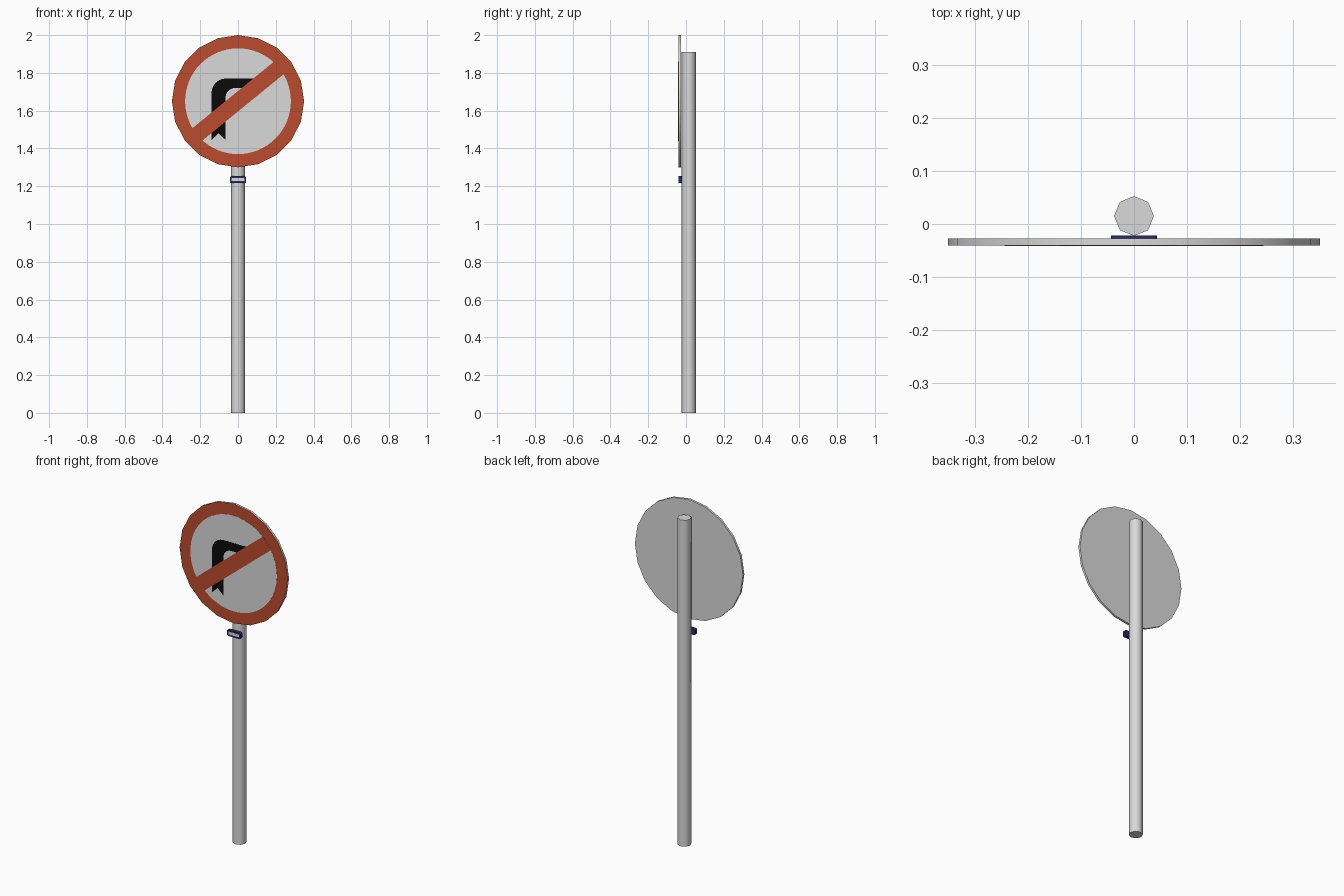
import bpy
import bmesh
from math import sin, cos, pi, radians

cube = bpy.data.objects.get("Cube")
if cube:
    bpy.data.objects.remove(cube, do_unlink=True)


def material(name, r, g, b):
    m = bpy.data.materials.new(name)
    m.use_nodes = True
    m.diffuse_color = (r, g, b, 1)
    m.node_tree.nodes["Principled BSDF"].inputs["Base Color"].default_value = (r, g, b, 1)
    return m


grey = material("galvanised grey", 0.7, 0.7, 0.7)
red = material("sign red", 0.5, 0.07, 0.028)
black = material("arrow black", 0.003, 0.003, 0.003)
navy = material("badge navy", 0.025, 0.025, 0.13)


def arc(cx, cz, r, start, end, steps):
    """Points along an arc, angles in degrees."""
    angles = [radians(start + (end - start) * i / steps) for i in range(steps + 1)]
    return [(cx + r * cos(a), cz + r * sin(a)) for a in angles]


def circle(r, sides):
    return arc(0, 0, r, 0, 360, sides)[:-1]


def prism(name, outline, place, depth, mats):
    """Extrude a closed 2D outline; place(u, v, d) maps it into space."""
    bm = bmesh.new()
    near = bm.faces.new([bm.verts.new(place(u, v, 0)) for u, v in outline])
    ext = bmesh.ops.extrude_face_region(bm, geom=[near], use_keep_orig=True)
    shift = [b - a for a, b in zip(place(0, 0, 0), place(0, 0, depth))]
    bmesh.ops.translate(bm, vec=shift, verts=[g for g in ext["geom"] if isinstance(g, bmesh.types.BMVert)])
    bmesh.ops.recalc_face_normals(bm, faces=bm.faces)
    # The last material goes on the face turned to the front
    for f in bm.faces:
        f.normal_update()
        f.material_index = len(mats) - 1 if f.normal.y < -0.9 else 0
    me = bpy.data.meshes.new(name)
    bm.to_mesh(me)
    bm.free()
    for m in mats:
        me.materials.append(m)
    ob = bpy.data.objects.new(name, me)
    bpy.context.collection.objects.link(ob)
    return ob


def smooth(ob):
    bpy.ops.object.select_all(action="DESELECT")
    ob.select_set(True)
    bpy.context.view_layer.objects.active = ob
    bpy.ops.object.shade_smooth_by_angle(angle=radians(50))


SIGN_Z = 1.65
FRONT = -0.04


def upright(lift, z=SIGN_Z):
    """Outline stands in the XZ plane, lifted forward of the sign face."""
    return lambda u, v, d: (u, FRONT - lift + d, z + v)


# Octagonal pole
smooth(prism("pole", circle(0.0375, 8), lambda u, v, d: (u, 0.015 + v, d), 1.91, [grey]))

# Round plate with a red front, and the pale disc that leaves a red border
smooth(prism("sign_plate", circle(0.35, 20), upright(0), 0.013, [grey, red]))
prism("sign_disc", circle(0.28, 64), upright(0.0005), 0.001, [grey])

# Bent arrow with a notched tail, ending beneath the bar
arrow = [(-0.14, -0.205), (-0.103, -0.17), (-0.066, -0.205), (-0.066, 0.02)]
arrow += arc(-0.016, 0.02, 0.05, 180, 90, 6)
arrow += [(0.04, 0.07), (0.09, 0.12)]
arrow += arc(-0.065, 0.045, 0.075, 90, 180, 6)
prism("bent_arrow", arrow, upright(0.001), 0.001, [black])

# Diagonal prohibition bar
t = radians(39.2)
bar = [(x * cos(t) - z * sin(t), x * sin(t) + z * cos(t))
       for x, z in ((-0.28, -0.042), (0.28, -0.042), (0.28, 0.042), (-0.28, 0.042))]
prism("diagonal_bar", bar, upright(0.0015), 0.001, [red])


# Small plain badge on the pole, with a pale centre panel
def rounded(w, h, r):
    corners = ((w - r, h - r, 0), (r - w, h - r, 90), (r - w, r - h, 180), (w - r, r - h, 270))
    return [p for x, z, a in corners for p in arc(x, z, r, a, a + 90, 4)]


prism("badge", rounded(0.043, 0.018, 0.008), upright(0, 1.235), 0.018, [navy])
prism("badge_panel", rounded(0.034, 0.008, 0.004), upright(0.0005, 1.235), 0.001, [grey])
